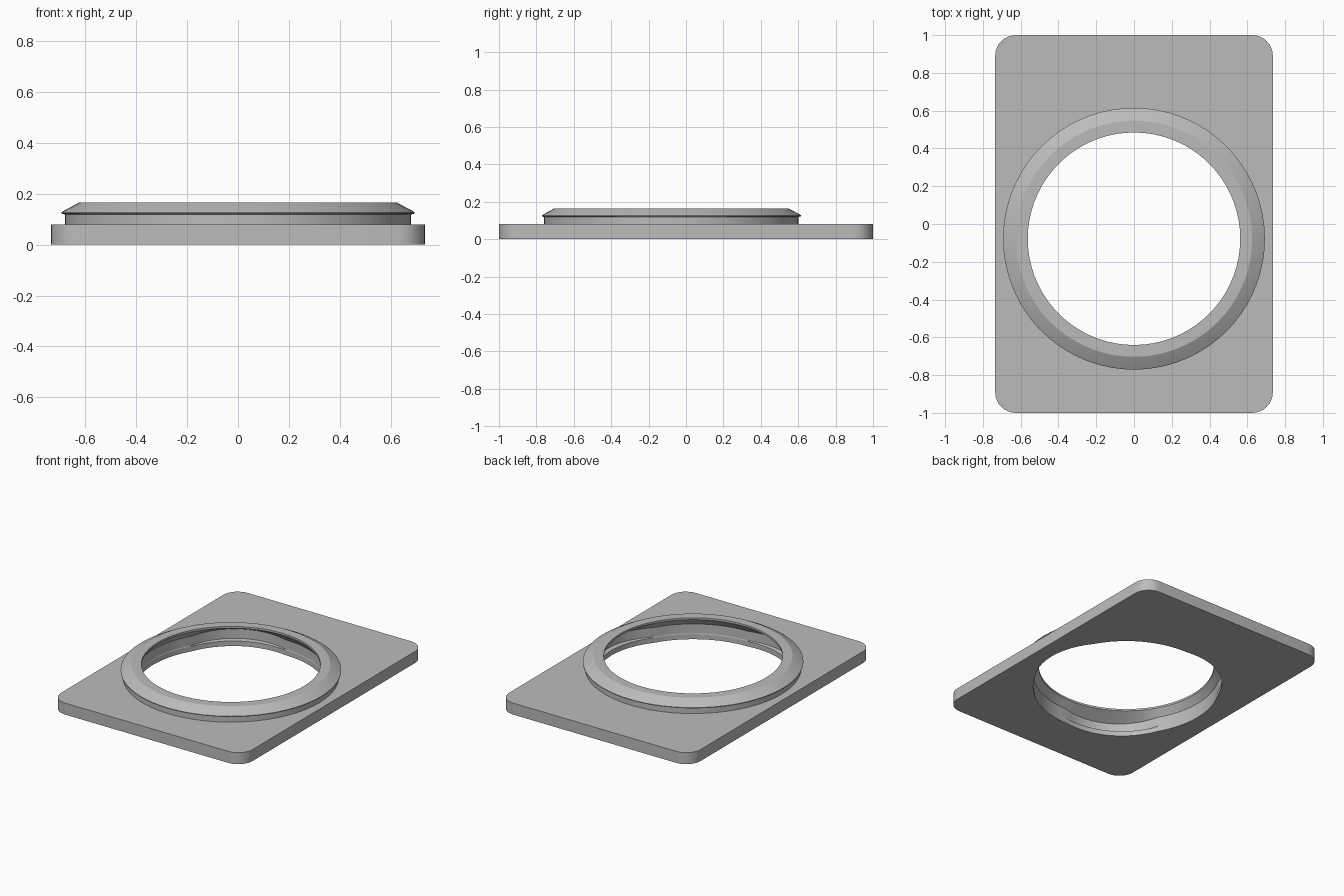
import bpy, bmesh
from math import sin, cos, pi, radians

cube = bpy.data.objects.get("Cube")
if cube:
    bpy.data.objects.remove(cube, do_unlink=True)

GREY = (0.5, 0.5, 0.5, 1)
metal = bpy.data.materials.new("plain_grey")
metal.use_nodes = True
metal.diffuse_color = GREY
metal.node_tree.nodes["Principled BSDF"].inputs["Base Color"].default_value = GREY

HALF_X, HALF_Y, PLATE_TOP = 0.735, 1.0, 0.08
CORNER = 0.11
CENTRE_Y = -0.078
COLLAR_R = 0.68
SEGMENTS = 72


def finish(name, bm):
    bmesh.ops.recalc_face_normals(bm, faces=bm.faces[:])
    mesh = bpy.data.meshes.new(name)
    bm.to_mesh(mesh)
    bm.free()
    mesh.materials.append(metal)
    obj = bpy.data.objects.new(name, mesh)
    bpy.context.collection.objects.link(obj)
    bpy.ops.object.select_all(action='DESELECT')
    obj.select_set(True)
    bpy.context.view_layer.objects.active = obj
    bpy.ops.object.shade_smooth_by_angle(angle=radians(20))


def loop(bm, points):
    return [bm.verts.new(p) for p in points]


def bridge(bm, a, b):
    for i in range(len(a)):
        j = (i + 1) % len(a)
        bm.faces.new((a[i], a[j], b[j], b[i]))


def circle(z, radius):
    # radius is a function of the angle around the opening
    pts = []
    for i in range(SEGMENTS):
        t = 2 * pi * i / SEGMENTS
        pts.append((radius(t) * cos(t), CENTRE_Y + radius(t) * sin(t), z))
    return pts


def rounded_rectangle(z, steps=8):
    pts = []
    for k, (sx, sy) in enumerate([(1, 1), (-1, 1), (-1, -1), (1, -1)]):
        for i in range(steps + 1):
            t = (k + i / steps) * pi / 2
            pts.append((sx * (HALF_X - CORNER) + CORNER * cos(t),
                        sy * (HALF_Y - CORNER) + CORNER * sin(t), z))
    return pts


# Rounded plate with a round opening
bm = bmesh.new()
outer, inner = [], []
for z in (0, PLATE_TOP):
    o = loop(bm, rounded_rectangle(z))
    h = loop(bm, circle(z, lambda t: COLLAR_R))
    rims = [bm.edges.new((c[i - 1], c[i])) for c in (o, h) for i in range(len(c))]
    bmesh.ops.triangle_fill(bm, edges=rims, use_beauty=True)
    outer.append(o)
    inner.append(h)
bridge(bm, *outer)
bridge(bm, *inner)
finish("mounting_plate", bm)


# Collar with a flared lip and three bayonet recesses inside
def lobed(base, depth):
    return lambda t: base + depth * max(0, cos(3 * t))


def fixed(r):
    return lambda t: r


section = [
    (0, fixed(COLLAR_R)), (0.118, fixed(COLLAR_R)),
    (0.122, fixed(0.693)), (0.127, fixed(0.693)),
    (0.135, fixed(0.681)), (0.165, fixed(0.625)),
    (0.165, fixed(0.5625)), (0.152, fixed(0.5625)),
    (0.105, lobed(0.6, 0.055)), (0.04, lobed(0.6, 0.055)),
    (0.035, lobed(0.598, 0.027)), (0, lobed(0.598, 0.027)),
]
bm = bmesh.new()
rings = [loop(bm, circle(z, r)) for z, r in section]
for k in range(len(rings)):
    bridge(bm, rings[k - 1], rings[k])
finish("bayonet_collar", bm)
